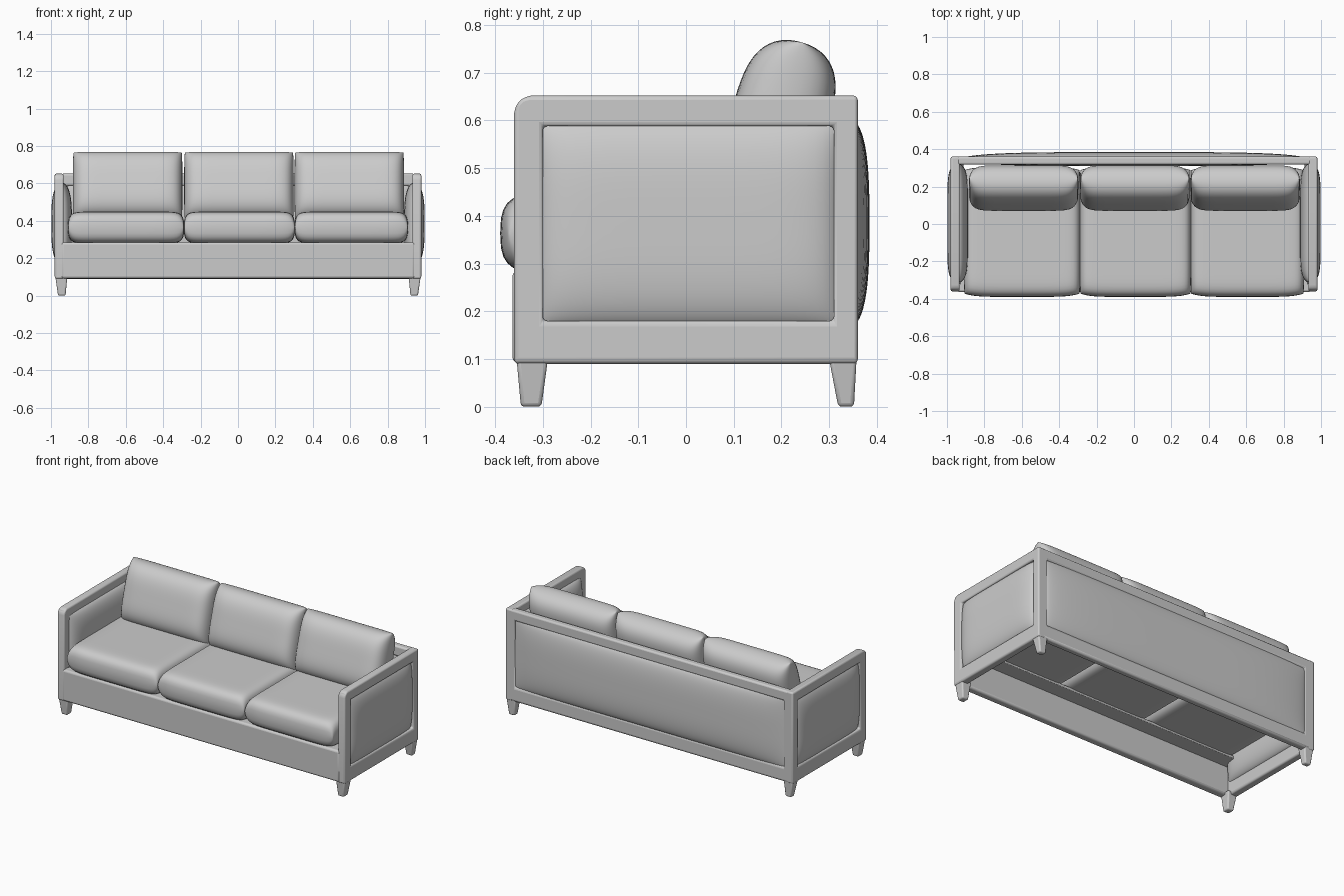
import bpy, bmesh, math
from mathutils import Vector

if "Cube" in bpy.data.objects:
    bpy.data.objects.remove(bpy.data.objects["Cube"])


def finish(name, bm, bevel=0.0, angle=40):
    bmesh.ops.recalc_face_normals(bm, faces=bm.faces)
    mesh = bpy.data.meshes.new(name)
    bm.to_mesh(mesh)
    bm.free()
    ob = bpy.data.objects.new(name, mesh)
    bpy.context.collection.objects.link(ob)
    if bevel:
        mod = ob.modifiers.new("soft_edges", 'BEVEL')
        mod.width = bevel
        mod.segments = 3
    bpy.ops.object.select_all(action='DESELECT')
    ob.select_set(True)
    bpy.context.view_layer.objects.active = ob
    bpy.ops.object.shade_smooth_by_angle(angle=math.radians(angle))
    return ob


def ring(name, outer, inner, place, d0, d1, round_corner=None):
    """Rectangular frame: outer/inner = (a0, a1, b0, b1), place(a, b, d) -> position."""
    bm = bmesh.new()

    def loop(r, d):
        a0, a1, b0, b1 = r
        return [bm.verts.new(place(a, b, d)) for a, b in ((a0, b0), (a1, b0), (a1, b1), (a0, b1))]
    o0, o1, i0, i1 = loop(outer, d0), loop(outer, d1), loop(inner, d0), loop(inner, d1)
    for k in range(4):
        n = (k + 1) % 4
        for p, q in ((o0, i0), (i0, i1), (i1, o1), (o1, o0)):
            bm.faces.new((p[k], p[n], q[n], q[k]))
    if round_corner is not None:
        edge = bm.edges.get((o0[round_corner], o1[round_corner]))
        bmesh.ops.bevel(bm, geom=[edge], offset=0.035, segments=3, profile=0.5, affect='EDGES')
    return finish(name, bm, 0.01)


def box(name, x0, x1, y0, y1, z0, z1, bevel):
    bm = bmesh.new()
    bmesh.ops.create_cube(bm, size=1)
    for v in bm.verts:
        v.co = Vector(((x0 + x1) / 2 + v.co.x * (x1 - x0),
                       (y0 + y1) / 2 + v.co.y * (y1 - y0),
                       (z0 + z1) / 2 + v.co.z * (z1 - z0)))
    return finish(name, bm, bevel)


def pillow(name, size, loc, rot, px=4, py=4, edge=0.5, bow=(0, 0), nx=32, ny=32):
    """Two domed sheets meeting at a seam; higher px/py and lower edge are boxier,
    bow pulls the outline in at the corners."""
    bm = bmesh.new()
    hx, hy, hz = (s / 2 for s in size)

    def param(i, n):
        return math.sin(math.pi / 2 * (2 * i / n - 1))
    for side in (1, -1):
        rows = []
        for j in range(ny + 1):
            v = param(j, ny)
            row = []
            for i in range(nx + 1):
                u = param(i, nx)
                h = max(0, (1 - abs(u) ** px) * (1 - abs(v) ** py)) ** edge
                row.append(bm.verts.new((hx * u * (1 - bow[0] * v ** 6),
                                         hy * v * (1 - bow[1] * u ** 6), side * hz * h)))
            rows.append(row)
        for j in range(ny):
            for i in range(nx):
                bm.faces.new((rows[j][i], rows[j][i + 1], rows[j + 1][i + 1], rows[j + 1][i]))
    bmesh.ops.remove_doubles(bm, verts=bm.verts, dist=1e-5)
    ob = finish(name, bm, angle=80)
    ob.location = loc
    ob.rotation_euler = rot
    return ob


def leg(name, sx, top, bottom):
    """Tapered leg between two (x0, x1, y0, y1) rectangles."""
    bm = bmesh.new()
    bmesh.ops.create_cube(bm, size=2)
    for v in bm.verts:
        r, z = (top, 0.11) if v.co.z > 0 else (bottom, 0.0)
        v.co = Vector((sx * (r[1] if v.co.x > 0 else r[0]), r[3] if v.co.y > 0 else r[2], z))
    return finish(name, bm, 0.008)


R90 = math.pi / 2

# Arms: frame, upholstered panel and legs on each side
for side, sx in (("left", -1), ("right", 1)):
    ring(side + "_arm_frame", (-0.36, 0.36, 0.09, 0.652), (-0.30, 0.31, 0.18, 0.588),
         lambda a, b, d: (sx * d, a, b), 0.932, 0.98, round_corner=3)
    pillow(side + "_arm_panel", (0.44, 0.64, 0.11), (sx * 0.943, 0.004, 0.385),
           (0, R90, 0), px=3.4, py=7)
    leg(side + "_front_leg", sx, (0.912, 0.978, -0.356, -0.288), (0.922, 0.962, -0.346, -0.303))
    leg(side + "_back_leg", sx, (0.912, 0.978, 0.298, 0.358), (0.922, 0.962, 0.319, 0.352))

# Back frame and panel
ring("back_frame", (-0.945, 0.945, 0.09, 0.652), (-0.915, 0.915, 0.18, 0.588),
     lambda a, b, d: (a, d, b), 0.318, 0.36)
pillow("back_panel", (1.85, 0.43, 0.075), (0, 0.347, 0.385), (R90, 0, 0), px=4, py=3, nx=40)

# Front rail and the support strip behind it
box("front_rail", -0.945, 0.945, -0.364, -0.315, 0.092, 0.285, 0.012)
box("seat_support", -0.93, 0.93, -0.33, -0.22, 0.268, 0.285, 0.004)

# Seat and back cushions
for label, x0, x1 in (("left", -0.91, -0.287), ("middle", -0.29, 0.305), ("right", 0.302, 0.91)):
    pillow(label + "_seat_cushion", (x1 - x0, 0.695, 0.17), ((x0 + x1) / 2, -0.042, 0.364),
           (0, 0, 0), px=14, py=13, edge=0.36, bow=(0.012, 0.05))
for label, cx in (("left", -0.59), ("middle", 0.005), ("right", 0.595)):
    pillow(label + "_back_cushion", (0.585, 0.368, 0.205), (cx, 0.192, 0.587),
           (math.radians(74), 0, 0), px=9, py=3.6, edge=0.45, bow=(0.012, 0.0))
